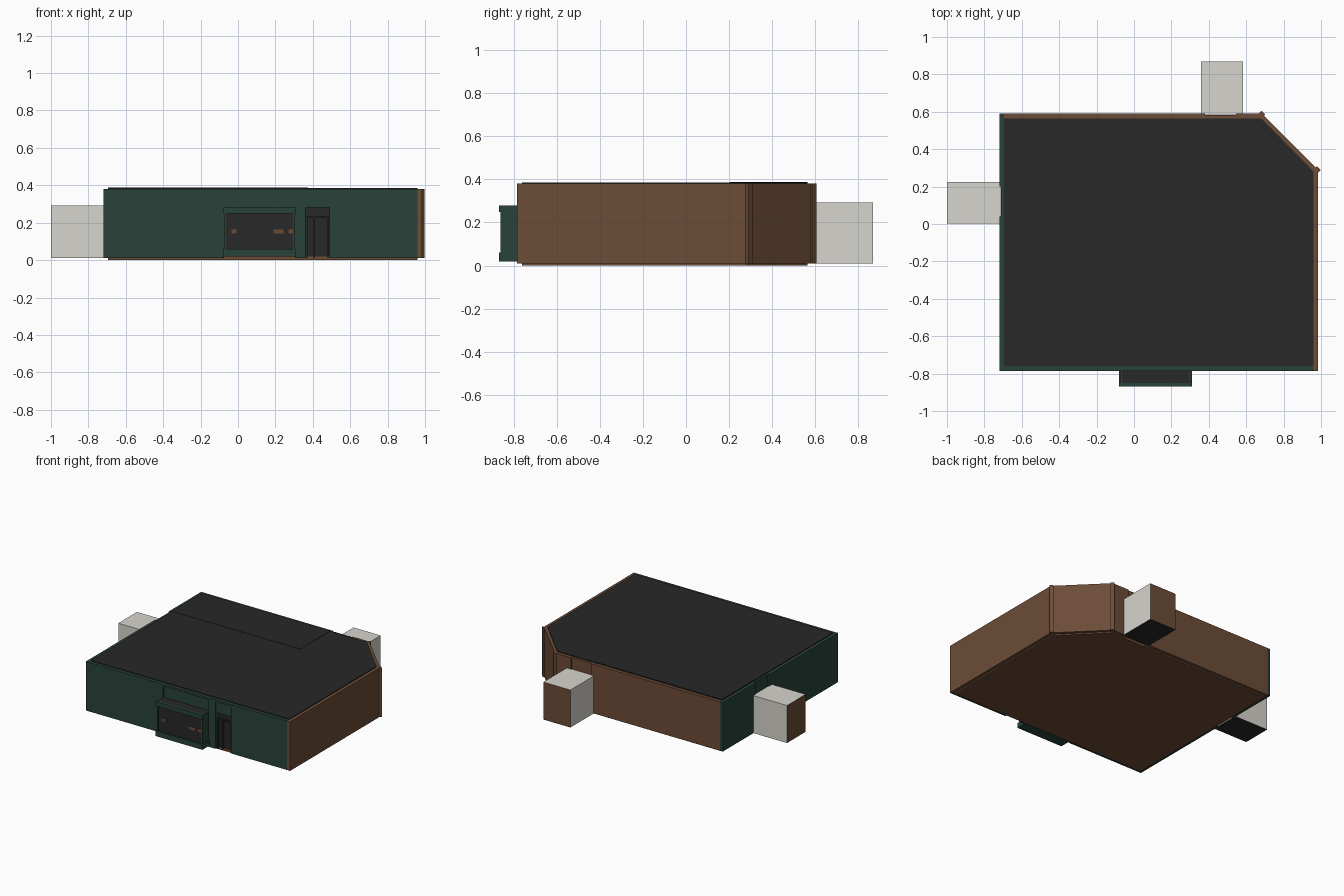
import bpy, bmesh, math
from mathutils import Vector, Matrix

if "Cube" in bpy.data.objects:
    bpy.data.objects.remove(bpy.data.objects["Cube"])


def material(name, rgb):
    m = bpy.data.materials.new(name)
    m.use_nodes = True
    m.diffuse_color = (*rgb, 1)
    m.node_tree.nodes["Principled BSDF"].inputs["Base Color"].default_value = (*rgb, 1)
    return m


GREEN = material("dark green", (0.022, 0.055, 0.042))
BROWN = material("brown", (0.15, 0.072, 0.037))
BLACK = material("charcoal", (0.021, 0.021, 0.021))
WHITE = material("off white", (0.68, 0.66, 0.61))


def finish(name, bm, mats):
    bmesh.ops.recalc_face_normals(bm, faces=bm.faces)
    me = bpy.data.meshes.new(name)
    bm.to_mesh(me)
    bm.free()
    for m in mats:
        me.materials.append(m)
    ob = bpy.data.objects.new(name, me)
    bpy.context.collection.objects.link(ob)
    return ob


def box(name, x, y, z, mat, turn=0):
    """Box between the given (low, high) ranges, turned about its own centre."""
    bm = bmesh.new()
    bmesh.ops.create_cube(bm, size=1)
    lo, hi = Vector((x[0], y[0], z[0])), Vector((x[1], y[1], z[1]))
    bm.transform(Matrix.Translation((lo + hi) / 2) @ Matrix.Rotation(turn, 4, "Z")
                 @ Matrix.Diagonal((*(hi - lo), 1)))
    return finish(name, bm, [mat])


def slab(name, outline, z0, z1, mat):
    """Flat plate with the given outline."""
    bm = bmesh.new()
    face = bm.faces.new([bm.verts.new((x, y, z0)) for x, y in outline])
    top = bmesh.ops.extrude_face_region(bm, geom=[face])["geom"]
    bmesh.ops.translate(bm, vec=(0, 0, z1 - z0),
                        verts=[v for v in top if isinstance(v, bmesh.types.BMVert)])
    return finish(name, bm, [mat])


LEFT, RIGHT, FRONT, BACK, T = -0.72, 0.985, -0.785, 0.59, 0.025
WALL = (0.01, 0.38)
DOOR_TOP = 0.28

# Floor and roof with one cut corner
plan = [(LEFT + T, FRONT + T), (RIGHT - T, FRONT + T), (RIGHT - T, 0.28),
        (0.68, BACK - T), (LEFT + T, BACK - T)]
slab("floor", plan, 0, 0.02, BROWN)
slab("roof", plan, 0.365, 0.386, BLACK)
box("roof_panel", (LEFT + T, 0.375), (0.205, BACK - T), (0.38, 0.388), BLACK)

# Front wall, with a doorway and a header above the bay window
front = (FRONT, FRONT + T)
inset = (FRONT + 0.008, FRONT + T)
box("front_wall_west", (LEFT, -0.075), front, WALL, GREEN)
box("front_wall_east", (0.49, RIGHT - T), front, WALL, GREEN)
box("bay_header", (-0.075, 0.31), inset, (0.27, WALL[1]), GREEN)
box("bay_header_rail", (-0.075, 0.31), front, (0.365, WALL[1]), GREEN)
box("door_post", (0.305, 0.36), front, WALL, GREEN)
box("door_header", (0.36, 0.49), inset, (DOOR_TOP, WALL[1]), GREEN)
box("door_header_rail", (0.36, 0.49), front, (0.365, WALL[1]), GREEN)
box("front_door", (0.36, 0.49), (FRONT + 0.03, FRONT + 0.05), (0.01, DOOR_TOP), BLACK)
for i, x in enumerate((0.36, 0.40, 0.475)):
    box(f"door_stile_{i}", (x, x + 0.012), (FRONT + 0.018, FRONT + 0.035),
        (0.01, 0.23), BLACK)
box("door_transom_bar", (0.36, 0.49), (FRONT + 0.018, FRONT + 0.035), (0.225, 0.235), BLACK)

# Bay window
bay_x, bay_y = (-0.075, 0.305), (-0.855, FRONT + T)
box("bay_glass", (bay_x[0] + 0.008, bay_x[1] - 0.008), (-0.857, FRONT), (0.05, 0.275), BLACK)
for side, x in (("right", bay_x[0]), ("left", bay_x[1] - 0.01)):
    box(f"bay_cheek_{side}", (x, x + 0.01), (-0.86, FRONT + T), (0.02, 0.28), GREEN)
box("bay_sill", (-0.08, 0.31), (-0.868, FRONT), (0.02, 0.06), GREEN)
box("bay_top_rail", (-0.08, 0.31), (-0.868, -0.85), (0.248, 0.28), GREEN)
box("bay_lid", bay_x, bay_y, (0.268, 0.279), BLACK)
for i, (x, w) in enumerate(((-0.035, 0.026), (0.19, 0.052), (0.27, 0.024))):
    box(f"bay_mark_{i}", (x, x + w), (-0.86, -0.855), (0.142, 0.164), BROWN)

# Side and back walls, each with a header over its porch doorway
box("left_wall", (RIGHT - T, RIGHT), (FRONT, 0.285), WALL, BROWN)
side = (LEFT, LEFT + T)
box("right_wall_front", side, (FRONT + T, 0.04), WALL, GREEN)
box("right_wall_back", side, (0.2, BACK), WALL, GREEN)
box("right_door_header", (LEFT + 0.01, LEFT + T), (0.04, 0.2), (0.25, WALL[1]), GREEN)
rear = (BACK - T, BACK)
box("back_wall_long", (LEFT + T, 0.38), rear, WALL, BROWN)
box("back_wall_short", (0.545, 0.69), rear, WALL, BROWN)
box("back_door_header", (0.38, 0.545), (BACK - T, BACK - 0.008), (0.25, WALL[1]), BROWN)

# Cut corner wall with a post at each end
a, b = Vector((0.682, 0.585)), Vector((0.978, 0.289))
mid, half = (a + b) / 2 - Vector((0.006, 0.006)), (b - a).length / 2
box("corner_wall", (mid.x - half, mid.x + half), (mid.y - T / 2, mid.y + T / 2),
    WALL, BROWN, -math.pi / 4)
for i, p in enumerate((a, b)):
    box(f"corner_post_{i}", (p.x - 0.014, p.x + 0.014), (p.y - 0.014, p.y + 0.014),
        WALL, BROWN, -math.pi / 4)


# Porches: pale sides, brown end, dark underside
def porch(name, x, y, outward):
    ob = box(name, x, y, (0.01, 0.293), WHITE)
    ob.data.materials.append(BROWN)
    ob.data.materials.append(BLACK)
    for f in ob.data.polygons:
        if f.normal.dot(outward) > 0.9:
            f.material_index = 1
        elif f.normal.z < -0.9:
            f.material_index = 2


porch("back_porch", (0.357, 0.583), (BACK - 0.005, 0.868), Vector((0, 1, 0)))
porch("right_porch", (-1.0, LEFT + 0.005), (0.002, 0.224), Vector((-1, 0, 0)))
